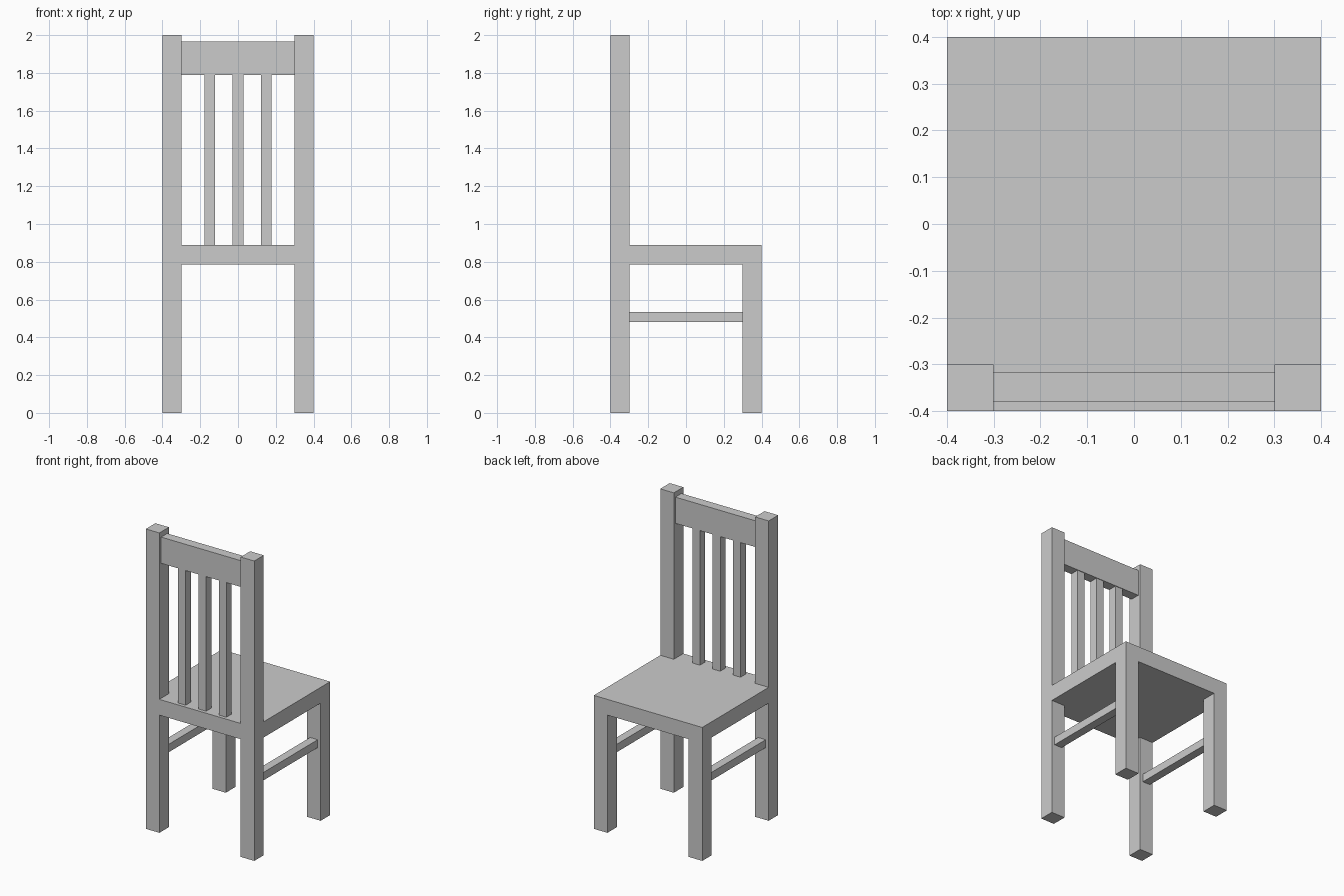
import bpy
import bmesh
from mathutils import Matrix, Vector

if "Cube" in bpy.data.objects:
    bpy.data.objects.remove(bpy.data.objects["Cube"])

HALF, INNER = 0.40, 0.30          # outer half width, inner side of the legs
SEAT_LOW, SEAT_TOP, HEIGHT = 0.785, 0.89, 2.0


def make_object(name, bm):
    bmesh.ops.recalc_face_normals(bm, faces=bm.faces)
    mesh = bpy.data.meshes.new(name)
    bm.to_mesh(mesh)
    bm.free()
    obj = bpy.data.objects.new(name, mesh)
    bpy.context.collection.objects.link(obj)
    return obj


def box_mesh(lo, hi):
    lo, hi = Vector(lo), Vector(hi)
    bm = bmesh.new()
    bmesh.ops.create_cube(bm, size=1, matrix=Matrix.Translation((lo + hi) / 2)
                          @ Matrix.Diagonal((hi - lo).to_4d()))
    return bm


def box(name, lo, hi):
    return make_object(name, box_mesh(lo, hi))


def extrude_corners(bm, level, target, rear_only):
    """Pull the corner faces lying at one height to a new height."""
    bm.normal_update()
    faces = []
    for f in bm.faces:
        c = f.calc_center_median()
        if (abs(f.normal.z) > 0.9 and abs(c.z - level) < 1e-4
                and abs(c.x) > INNER and abs(c.y) > INNER
                and not (rear_only and c.y > 0)):
            faces.append(f)
    for f in bmesh.ops.extrude_discrete_faces(bm, faces=faces)["faces"]:
        for v in f.verts:
            v.co.z = target


# Seat slab, cut at the legs; legs and back posts grow from its corners
frame = box_mesh((-HALF, -HALF, SEAT_LOW), (HALF, HALF, SEAT_TOP))
for axis in (Vector((1, 0, 0)), Vector((0, 1, 0))):
    for side in (-INNER, INNER):
        bmesh.ops.bisect_plane(frame, geom=frame.verts[:] + frame.edges[:] + frame.faces[:],
                               plane_co=axis * side, plane_no=axis)
extrude_corners(frame, SEAT_LOW, 0.0, False)
extrude_corners(frame, SEAT_TOP, HEIGHT, True)
make_object("seat_with_legs_and_posts", frame)

# Top rail of the backrest
box("top_rail", (-INNER, -0.381, 1.79), (INNER, -0.317, 1.965))

# Three backrest slats
for i, x in enumerate((-0.15, 0.0, 0.15)):
    box(f"back_slat_{i + 1}", (x - 0.028, -0.377, SEAT_TOP), (x + 0.028, -0.321, 1.79))

# Stretchers between the legs on each side
for name, x in (("left_stretcher", -0.35), ("right_stretcher", 0.35)):
    box(name, (x - 0.028, -INNER, 0.482), (x + 0.028, INNER, 0.535))
